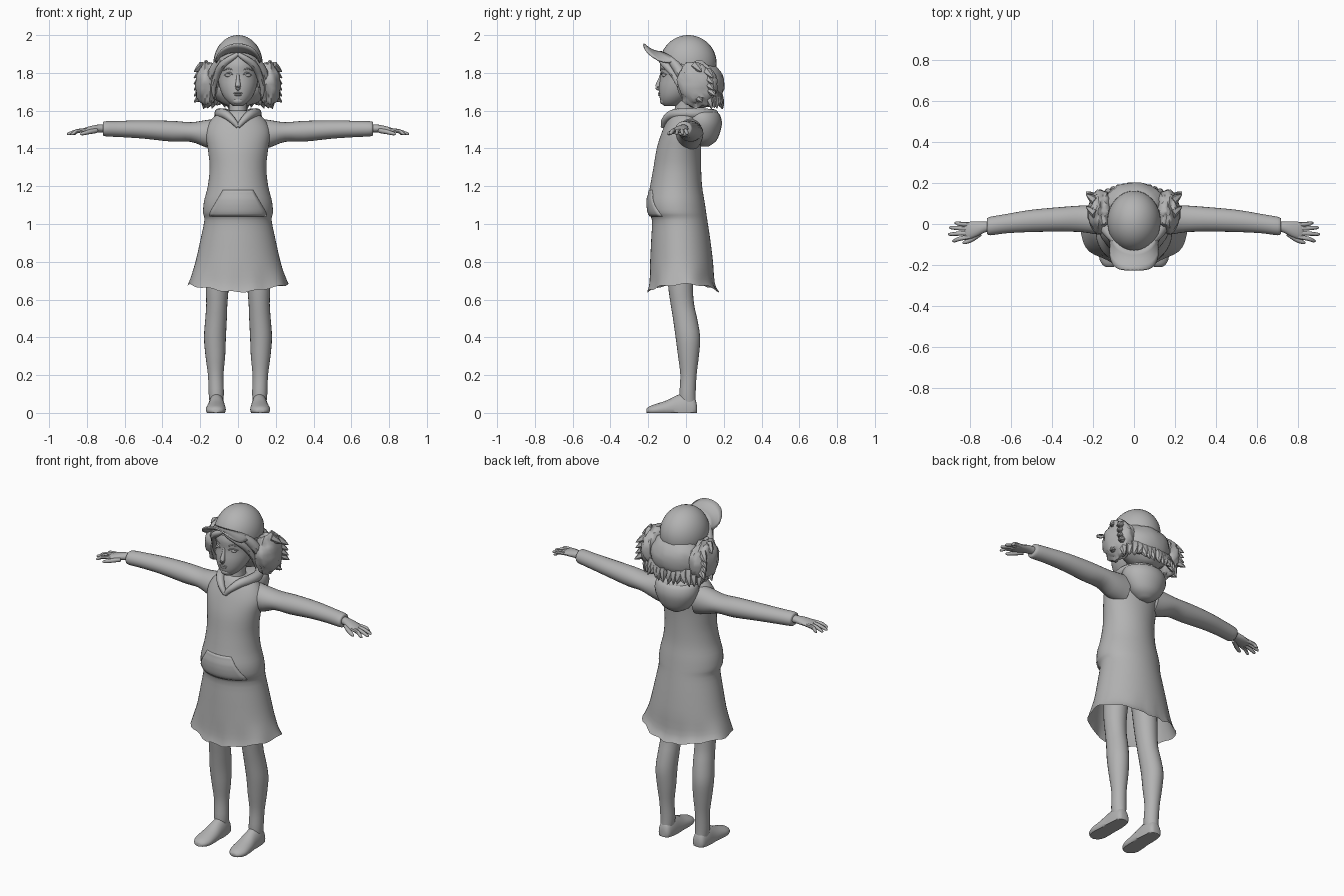
import bpy, bmesh, math, random
from mathutils import Vector, noise

if "Cube" in bpy.data.objects:
    bpy.data.objects.remove(bpy.data.objects["Cube"])

random.seed(4)
grey = bpy.data.materials.new("plain grey")
grey.diffuse_color = (0.45, 0.45, 0.45, 1)
grey.use_nodes = True
grey.node_tree.nodes["Principled BSDF"].inputs["Base Color"].default_value = grey.diffuse_color


def finish(name, bm, mirror=False, thick=0):
    bmesh.ops.recalc_face_normals(bm, faces=bm.faces[:])
    mesh = bpy.data.meshes.new(name)
    bm.to_mesh(mesh)
    bm.free()
    mesh.materials.append(grey)
    ob = bpy.data.objects.new(name, mesh)
    bpy.context.collection.objects.link(ob)
    if thick:
        ob.modifiers.new("thickness", 'SOLIDIFY').thickness = thick
    if mirror:
        ob.modifiers.new("mirror", 'MIRROR').use_mirror_merge = False
    return ob


def skin(bm, rings, caps=(True, True)):
    """Bridge equal rings of points with quads."""
    vs = [[bm.verts.new(p) for p in r] for r in rings]
    n = len(vs[0])
    for a, b in zip(vs, vs[1:]):
        for i in range(n):
            bm.faces.new((a[i], a[(i + 1) % n], b[(i + 1) % n], b[i]))
    for cap, ring in zip(caps, (vs[0], vs[-1])):
        if cap:
            bm.faces.new(ring)


def resample(rows, k):
    """Catmull-Rom interpolation, k steps per row."""
    out = []
    for i in range(len(rows) - 1):
        p = [rows[max(i - 1, 0)], rows[i], rows[i + 1], rows[min(i + 2, len(rows) - 1)]]
        for s in range(k):
            t = s / k
            out.append([0.5 * (2 * b + (c - a) * t + (2 * a - 5 * b + 4 * c - d) * t * t
                               + (3 * b - a - 3 * c + d) * t ** 3) for a, b, c, d in zip(*p)])
    return out + [list(rows[-1])]


def loft(name, axis, rows, n=24, k=3, caps=(True, True), mirror=False, warp=None):
    """rows: (position along axis, two centres, two radii)."""
    rings = []
    for t, cu, cv, ru, rv in resample(rows, k):
        ring = []
        for i in range(n):
            a = math.tau * i / n
            u, v = cu + ru * math.cos(a), cv + rv * math.sin(a)
            p = {'X': (t, u, v), 'Y': (u, t, v), 'Z': (u, v, t)}[axis]
            ring.append(warp(*p) if warp else p)
        rings.append(ring)
    bm = bmesh.new()
    skin(bm, rings, caps)
    return finish(name, bm, mirror)


def profile(rows):
    """(z, half width, front y, back y) to loft rows."""
    return [(z, 0, (f + b) / 2, w, (b - f) / 2) for z, w, f, b in rows]


def tubes(name, paths, n=8, k=3, mirror=False):
    """Each path is a list of (x, y, z, radius)."""
    bm = bmesh.new()
    for path in paths:
        pts = resample(path, k)
        rings = []
        for i, p in enumerate(pts):
            d = Vector(pts[min(i + 1, len(pts) - 1)][:3]) - Vector(pts[max(i - 1, 0)][:3])
            q = d.to_track_quat('Z', 'Y')
            rings.append([Vector(p[:3]) + q @ Vector((math.cos(j * math.tau / n), math.sin(j * math.tau / n), 0)) * p[3]
                          for j in range(n)])
        skin(bm, rings)
    return finish(name, bm, mirror)


def ball(name, c, r, mirror=False, rough=0, cut=None, u=24, v=16):
    bm = bmesh.new()
    bmesh.ops.create_uvsphere(bm, u_segments=u, v_segments=v, radius=1)
    for vert in bm.verts:
        s = 1 + rough * noise.noise(vert.co * 3)
        vert.co = Vector([c[i] + vert.co[i] * r[i] * s for i in range(3)])
    if cut:
        bmesh.ops.bisect_plane(bm, geom=bm.verts[:] + bm.edges[:] + bm.faces[:],
                               plane_co=cut[0], plane_no=cut[1], clear_inner=True)
    return finish(name, bm, mirror)


# Hooded dress with a wavy open hem
dress = [(.66, .268, -.205, .172), (.70, .255, -.195, .15), (.80, .225, -.19, .143),
         (.92, .198, -.184, .128), (1.02, .178, -.18, .113), (1.06, .185, -.2, .107),
         (1.12, .18, -.205, .098), (1.2, .16, -.19, .085), (1.3, .15, -.172, .08),
         (1.4, .16, -.155, .08), (1.48, .172, -.13, .085), (1.54, .15, -.105, .08),
         (1.58, .11, -.085, .07), (1.6, .06, -.065, .05)]


def hem(x, y, z):
    f = max(0, 1 - (z - .66) / .12)
    a = math.atan2(y, x)
    s = 1 + .025 * f * math.sin(9 * a)
    return x * s, y * s, z + f * (.02 * math.cos(2 * a) + .005 * math.cos(11 * a))


loft("dress", 'Z', profile(dress), n=48, caps=(False, True), warp=hem)

# Front pouch, following the dress surface
fine = resample(dress, 6)
bm = bmesh.new()
grid = []
for i in range(11):
    z = 1.04 + .014 * i
    _, w, f, b = min(fine, key=lambda r: abs(r[0] - z))
    half = .15 - .07 * max(0, (z - 1.06) / .12)
    row = []
    for j in range(13):
        x = half * (j / 6 - 1)
        row.append(bm.verts.new((x, (f + b) / 2 - (b - f) / 2 * math.sqrt(1 - (x / w) ** 2) - .004, z)))
    grid.append(row)
for r, s in zip(grid, grid[1:]):
    for j in range(12):
        bm.faces.new((r[j], r[j + 1], s[j + 1], s[j]))
finish("pouch", bm, thick=.006)

# Hood hanging at the back and its collar
loft("hood", 'Z', profile([(1.41, .03, .06, .12), (1.44, .08, .03, .16), (1.49, .115, 0, .182),
                           (1.54, .13, -.02, .19), (1.585, .12, -.02, .175), (1.6, .085, 0, .14)]))
tubes("collar", [[(0, -.122, 1.515, .012), (.03, -.112, 1.55, .018), (.065, -.075, 1.58, .024),
                  (.09, -.02, 1.585, .027), (.095, .05, 1.585, .028), (.06, .12, 1.582, .028),
                  (0, .145, 1.58, .028)]], n=12, mirror=True)

# Sleeves, hands and fingers
loft("sleeve", 'X', [(.10, .02, 1.475, .07, .085), (.17, .02, 1.478, .072, .072), (.25, .025, 1.487, .065, .052),
                     (.35, .023, 1.491, .06, .055), (.5, .015, 1.5, .054, .048), (.62, .002, 1.503, .047, .043),
                     (.7, -.01, 1.504, .045, .04), (.715, -.01, 1.504, .038, .033)], mirror=True)
loft("hand", 'X', [(.69, -.01, 1.505, .022, .02), (.73, -.015, 1.506, .027, .021), (.77, -.025, 1.502, .038, .019),
                   (.81, -.033, 1.496, .042, .014), (.825, -.034, 1.493, .034, .009)], n=16, mirror=True)
tips = [(.875, .005, -.002), (.9, -.018, -.016), (.905, -.05, -.045), (.885, -.082, -.062)]
fingers = [[(.80, y0, 1.497, .011), (.85, (y0 + y1) / 2, 1.492, .0105), (x - .01, y1, 1.478, .008), (x, y1, 1.475, .003)]
           for (x, y1, _), y0 in zip(tips, (-.003, -.023, -.043, -.062))]
thumb = [(.75, -.045, 1.495, .014), (.79, -.075, 1.487, .012), (.825, -.09, 1.478, .009), (.835, -.093, 1.475, .003)]
tubes("fingers", fingers + [thumb], mirror=True)

# Legs and feet
loft("leg", 'Z', [(.05, .115, .01, .035, .042), (.1, .115, .008, .04, .043), (.2, .118, .013, .041, .043),
                  (.3, .12, .013, .052, .055), (.4, .122, .01, .058, .065), (.5, .116, -.005, .057, .064),
                  (.58, .112, -.02, .056, .062), (.7, .108, -.03, .063, .067), (.95, .09, -.03, .075, .08)],
     mirror=True)
loft("foot", 'Y', [(.058, .114, .02, .02, .02), (.045, .114, .02, .036, .06), (0, .114, .02, .043, .085),
                   (-.05, .114, .02, .046, .072), (-.1, .116, .02, .051, .047), (-.16, .118, .015, .052, .032),
                   (-.195, .118, .012, .038, .022), (-.21, .118, .01, .018, .01)], mirror=True,
     warp=lambda x, y, z: (x, y, max(z, 0)))

# Neck, head and face
loft("neck", 'Z', profile([(1.54, .055, -.075, .06), (1.6, .047, -.06, .045), (1.68, .05, -.06, .05)]))
loft("head", 'Z', profile([(1.625, .025, -.115, -.04), (1.645, .052, -.132, -.01), (1.68, .08, -.141, .03),
                           (1.73, .1, -.143, .08), (1.79, .11, -.135, .12), (1.85, .115, -.137, .13),
                           (1.92, .1, -.1, .12), (1.96, .05, -.05, .07)]), n=32)
tubes("nose", [[(0, -.13, 1.80, .006), (0, -.136, 1.77, .009), (0, -.147, 1.735, .014), (0, -.147, 1.72, .014),
                (0, -.14, 1.71, .006)]], n=12)
ball("upper_lip", (0, -.139, 1.693), (.024, .01, .005), u=16, v=10)
ball("lower_lip", (0, -.137, 1.683), (.019, .011, .006), u=16, v=10)
ball("chin", (0, -.118, 1.652), (.03, .021, .02), u=16, v=10)
ball("eye", (.048, -.114, 1.787), (.022, .013, .009), True, u=16, v=10)
tubes("eyelid", [[(.024, -.129, 1.788, .002), (.045, -.127, 1.8, .005), (.074, -.102, 1.789, .002)],
                 [(.02, -.132, 1.812, .002), (.05, -.123, 1.823, .005), (.08, -.098, 1.812, .002)]], mirror=True)
ball("ear", (.113, 0, 1.755), (.013, .026, .036), True, u=16, v=10)

# Cap crown and upturned brim
ball("cap", (0, .012, 1.85), (.13, .15, .15), cut=((0, -.14, 1.872), (0, .22, 1)), u=32, v=24)
bm = bmesh.new()
grid = []
for i in range(17):
    u = i / 8 - 1
    a = u * math.radians(70)
    inner = Vector((.126 * math.sin(a), .012 - .14 * math.cos(a), 1.915 - .05 * u * u))
    outer = Vector((.129 * math.sin(a), -.222 + .075 * u ** 4, 1.957 - .088 * u * u))
    grid.append([bm.verts.new(inner.lerp(outer, t / 4) - Vector((0, 0, .012 * math.sin(math.pi * t / 4))))
                 for t in range(5)])
for r, s in zip(grid, grid[1:]):
    for t in range(4):
        bm.faces.new((r[t], r[t + 1], s[t + 1], s[t]))
finish("brim", bm, thick=.008)

# Hair: back mass, side puffs, parted fringe and ragged ends
ball("back_hair", (0, .085, 1.74), (.16, .118, .125), rough=.08)
ball("side_hair", (.163, .06, 1.74), (.062, .105, .118), True, rough=.2)
tubes("fringe", [[(.0, -.135, 1.9, .01), (.035, -.135, 1.878, .016), (.08, -.11, 1.845, .02),
                  (.112, -.065, 1.79, .018), (.13, -.03, 1.72, .014), (.125, -.01, 1.66, .003)],
                 [(.09, -.08, 1.87, .02), (.122, -.04, 1.82, .028), (.15, 0, 1.74, .024), (.14, .01, 1.64, .003)]],
      mirror=True)
ends = []
for i in range(7):
    x = .02 + .024 * i
    y = .165 - 2.2 * x * x
    ends.append([(x, y, 1.70, .028), (x * 1.08, y + .02, 1.65, .02),
                 (x * 1.15 + random.uniform(-.01, .01), y + .03, 1.605 + random.uniform(0, .03), .002)])
for i in range(6):
    z = 1.66 + .032 * i
    y = random.uniform(.03, .13)
    ends.append([(.185, y, z + .02, .025), (.212, y + .02, z, .016), (.233, y + .035, z - .015, .002)])
tubes("hair_ends", ends, n=6, mirror=True)

# Smooth shading with crisp edges
for ob in bpy.context.collection.objects:
    ob.select_set(True)
    bpy.context.view_layer.objects.active = ob
bpy.ops.object.shade_smooth_by_angle(angle=math.radians(45))
